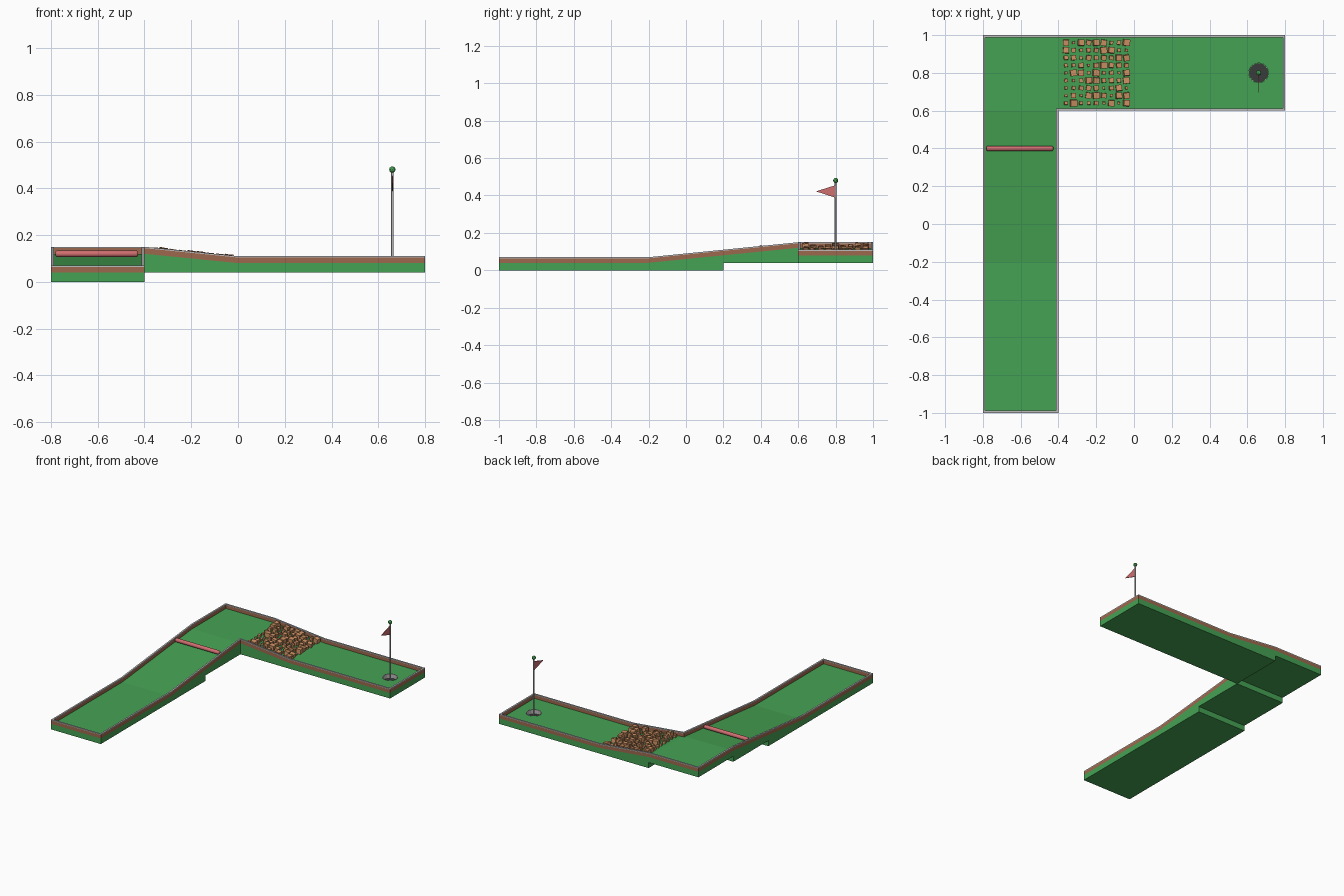
import bpy, bmesh, math, random
from mathutils import Matrix, Vector

if "Cube" in bpy.data.objects:
    bpy.data.objects.remove(bpy.data.objects["Cube"])

random.seed(4)


def material(name, r, g, b):
    m = bpy.data.materials.new(name)
    lin = [((c / 255 + 0.055) / 1.055) ** 2.4 for c in (r, g, b)]
    m.diffuse_color = (*lin, 1)
    m.use_nodes = True
    m.node_tree.nodes["Principled BSDF"].inputs["Base Color"].default_value = m.diffuse_color
    return m


GREEN = material("turf green", 69, 162, 83)
BROWN = material("wood brown", 158, 105, 78)
GRAY = material("light gray", 190, 187, 188)
RED = material("soft red", 208, 110, 112)
TAN = material("stone tan", 206, 146, 100)
DARK = material("dark gray", 58, 60, 60)


def finish(bm, name, *mats, smooth=False):
    bmesh.ops.recalc_face_normals(bm, faces=bm.faces)
    me = bpy.data.meshes.new(name)
    bm.to_mesh(me)
    bm.free()
    ob = bpy.data.objects.new(name, me)
    bpy.context.collection.objects.link(ob)
    for m in mats:
        me.materials.append(m)
    if smooth:
        bpy.ops.object.select_all(action='DESELECT')
        bpy.context.view_layer.objects.active = ob
        ob.select_set(True)
        bpy.ops.object.shade_smooth_by_angle(angle=math.radians(40))
    return ob


def extrude_profile(name, points, offset, mat):
    """Extrude a planar outline along an offset vector."""
    bm = bmesh.new()
    face = bm.faces.new([bm.verts.new(p) for p in points])
    ext = bmesh.ops.extrude_face_region(bm, geom=[face])
    verts = [v for v in ext["geom"] if isinstance(v, bmesh.types.BMVert)]
    bmesh.ops.translate(bm, verts=verts, vec=offset)
    return finish(bm, name, mat)


def cylinder(name, r, z0, z1, x, y, mat, sides=12):
    bm = bmesh.new()
    bmesh.ops.create_cone(bm, cap_ends=True, segments=sides, radius1=r, radius2=r,
                          depth=z1 - z0, matrix=Matrix.Translation((x, y, (z0 + z1) / 2)))
    return finish(bm, name, mat, smooth=True)


# Turf beds: long ramped lane with stepped underside, and the lane to the hole
long_bed = [(-1, 0), (.2, 0), (.2, .04), (.6, .04), (.6, .08), (1, .08),
            (1, .12), (.6, .12), (-.2, .04), (-1, .04)]
extrude_profile("long_lane_bed", [(-.8, y, z) for y, z in long_bed], (.4, 0, 0), GREEN)
short_bed = [(-.4, .04), (.8, .04), (.8, .08), (0, .08), (-.4, .12)]
hole_lane = extrude_profile("hole_lane_bed", [(x, .6, z) for x, z in short_bed],
                            (0, .4, 0), GREEN)

# Border wall with a gray rim, following the outline and its ramps
WIDTH, WALL = .012, .03
outline = [(-.8, -1, .07), (-.4, -1, .07), (-.4, -.2, .07), (-.4, .6, .15), (0, .6, .11),
           (.8, .6, .11), (.8, 1, .11), (0, 1, .11), (-.4, 1, .15), (-.8, 1, .15),
           (-.8, .6, .15), (-.8, -.2, .07)]
bm = bmesh.new()
rings = []
n = len(outline)
for i, (x, y, t) in enumerate(outline):
    p = Vector((x, y))
    d1 = (p - Vector(outline[i - 1][:2])).normalized()
    d2 = (Vector(outline[(i + 1) % n][:2]) - p).normalized()
    n1, n2 = Vector((-d1.y, d1.x)), Vector((-d2.y, d2.x))
    q = p + WIDTH * (n1 if n1.dot(n2) > .9 else n1 + n2)
    section = [(p, -WALL), (p, -.006), (p, 0), (q, 0), (q, -.006), (q, -WALL)]
    rings.append([bm.verts.new((v.x, v.y, t + dz)) for v, dz in section])
for i in range(n):
    a, b = rings[i], rings[(i + 1) % n]
    for k in range(5):
        f = bm.faces.new((a[k], b[k], b[k + 1], a[k + 1]))
        f.material_index = 1 if k in (1, 2, 3) else 0
finish(bm, "border_wall", BROWN, GRAY)

# Hole cut into the turf, lined with a cup
HX, HY = .66, .8
cutter = cylinder("hole_cutter", .052, .046, .12, HX, HY, DARK, 24)
cutter.hide_render = True
cutter.hide_viewport = True
cut = hole_lane.modifiers.new("hole", 'BOOLEAN')
cut.operation, cut.solver, cut.object = 'DIFFERENCE', 'EXACT', cutter

bm = bmesh.new()
bmesh.ops.create_cone(bm, cap_ends=True, segments=24, radius1=.051, radius2=.051, depth=.034,
                      matrix=Matrix.Translation((HX, HY, .065)))
bmesh.ops.delete(bm, geom=[f for f in bm.faces if f.normal.z > .9], context='FACES_ONLY')
for f in bm.faces:
    f.material_index = 1 if abs(f.normal.z) > .9 else 0
cup = finish(bm, "hole_cup", GRAY, DARK)
lining = cup.modifiers.new("thickness", 'SOLIDIFY')
lining.thickness = .003

# Flag: pole, ball finial and pennant
cylinder("flag_pole", .005, .048, .475, HX, HY, GRAY, 10)
bm = bmesh.new()
bmesh.ops.create_icosphere(bm, subdivisions=2, radius=.014,
                           matrix=Matrix.Translation((HX, HY, .48)))
finish(bm, "pole_ball", GREEN)
extrude_profile("flag", [(HX - .002, HY, .455), (HX - .002, HY, .388),
                         (HX - .002, HY - .105, .422)], (.004, 0, 0), RED)

# Round bar lying across the ramp
bm = bmesh.new()
bmesh.ops.create_cone(bm, cap_ends=True, segments=16, radius1=.014, radius2=.014, depth=.354,
                      matrix=Matrix.Translation((-.604, .4, .12)) @ Matrix.Rotation(math.pi / 2, 4, 'Y'))
rims = [e for e in bm.edges if abs(e.verts[0].co.x - e.verts[1].co.x) < .01]
bmesh.ops.bevel(bm, geom=rims, offset=.009, segments=3, profile=.5, affect='EDGES')
finish(bm, "ramp_bar", RED, smooth=True)

# Rough patch of tilted stones on the downhill ramp
bm = bmesh.new()
for i in range(9):
    for j in range(9):
        x, y = -.36 + .04 * i, .64 + .04 * j
        s = random.choice((.014, .018, .022, .026, .031, .034))
        ground = .08 - .1 * x
        rot = (Matrix.Rotation(random.uniform(-.12, .12), 4, 'X')
               @ Matrix.Rotation(.1 + random.uniform(-.1, .1), 4, 'Y')
               @ Matrix.Rotation(random.uniform(-.2, .2), 4, 'Z'))
        bmesh.ops.create_cube(bm, size=s,
                              matrix=Matrix.Translation((x, y, ground + s * .48)) @ rot)
finish(bm, "rough_stones", TAN)
